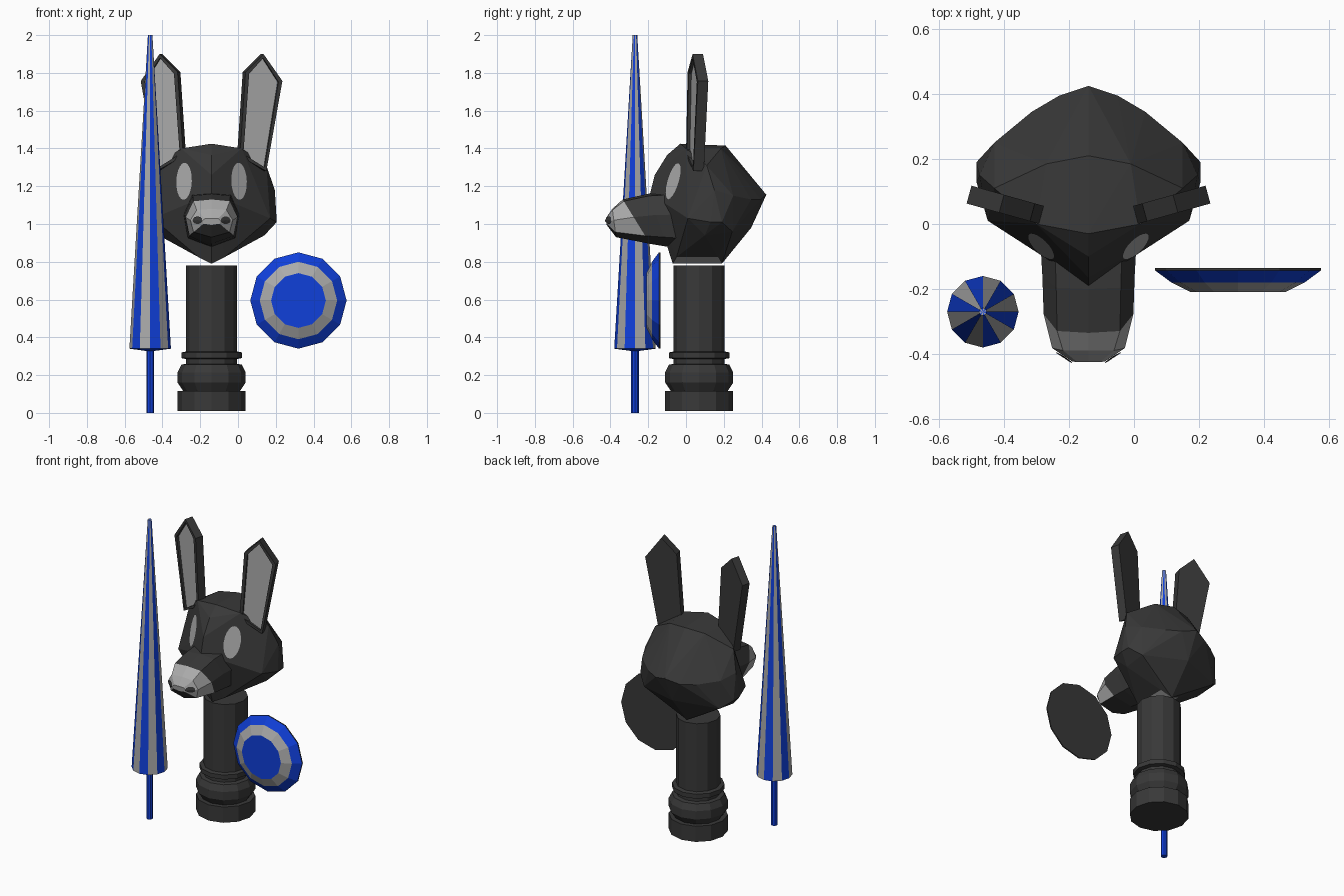
import bpy, bmesh, math
from mathutils import Vector
from mathutils.bvhtree import BVHTree

if "Cube" in bpy.data.objects:
    bpy.data.objects.remove(bpy.data.objects["Cube"])

MID = -0.14          # x of the head and pedestal axis
DARK, LIGHT, BLUE = 0, 1, 2


def make_material(name, rgb):
    m = bpy.data.materials.new(name)
    m.use_nodes = True
    m.diffuse_color = (*rgb, 1)
    bsdf = next(n for n in m.node_tree.nodes if n.type == "BSDF_PRINCIPLED")
    bsdf.inputs["Base Color"].default_value = (*rgb, 1)
    return m


MATS = [make_material("charcoal", (0.04, 0.04, 0.04)),
        make_material("pale_grey", (0.4, 0.4, 0.4)),
        make_material("royal_blue", (0.005, 0.05, 0.7))]


def finish(name, bm, loc=(MID, 0, 0), mirror=False):
    bmesh.ops.remove_doubles(bm, verts=bm.verts, dist=0.0005)
    mesh = bpy.data.meshes.new(name)
    bm.to_mesh(mesh)
    bm.free()
    for m in MATS:
        mesh.materials.append(m)
    ob = bpy.data.objects.new(name, mesh)
    ob.location = loc
    bpy.context.collection.objects.link(ob)
    if mirror:
        ob.modifiers.new("Mirror", "MIRROR")
    return ob


def lathe(name, profile, colour, sides, loc):
    """Turn (radius, height) points about z; colour(band, segment) picks a material."""
    bm = bmesh.new()
    rings = [[bm.verts.new((r * math.cos(math.tau * i / sides),
                            r * math.sin(math.tau * i / sides), z))
              for i in range(sides)] for r, z in profile]
    for b in range(len(rings) - 1):
        lo, hi = rings[b], rings[b + 1]
        for i in range(sides):
            j = (i + 1) % sides
            f = bm.faces.new((lo[i], lo[j], hi[j], hi[i]))
            f.material_index = colour(b, i)
    return finish(name, bm, loc)


# Pedestal
lathe("pedestal",
      [(0, .01), (.18, .01), (.18, .115), (.15, .115), (.18, .16), (.18, .215),
       (.16, .255), (.135, .26), (.135, .285), (.16, .29), (.16, .32),
       (.135, .325), (.135, .78), (0, .78)],
      lambda b, i: DARK, 12, (MID, .07, 0))

# Striped lance and its grip
LANCE = (-.465, -.27, 0)
lathe("lance_cone", [(0, .325), (.11, .34), (.012, 2), (0, 2)],
      lambda b, i: BLUE if b == 0 or i % 2 else LIGHT, 12, LANCE)
lathe("lance_grip", [(0, 0), (.02, 0), (.02, .33), (0, .33)],
      lambda b, i: BLUE, 8, LANCE)

# Round shield facing the front
shield = lathe("shield",
               [(0, 0), (.255, 0), (.255, .008), (.205, .045), (.145, .075), (0, .075)],
               lambda b, i: (DARK, DARK, BLUE, LIGHT, BLUE)[b], 12, (.32, -.135, .595))
shield.rotation_euler.x = math.pi / 2

# Skull: faceted hull around mirrored corner points
centre_line = [(-.03, 1.425), (.21, 1.415), (.425, 1.155), (.345, .98), (.19, .79),
               (-.07, .79), (-.075, .88), (-.19, 1.16), (-.165, 1.26), (-.1, 1.365)]
corners = [(.16, 0, 1.4), (.13, .185, 1.4), (.29, .11, 1.31), (.335, .15, 1.18),
           (.345, .19, 1.01), (.345, .13, 1.01), (.31, .01, 1.03), (.28, .1, .94),
           (.07, -.05, .825), (.07, .17, .825), (.09, .395, 1.13),
           (.175, .345, 1.13), (.29, .25, 1.15), (.28, .245, .96)]
bm = bmesh.new()
for y, z in centre_line:
    bm.verts.new((0, y, z))
for x, y, z in corners:
    for s in (1, -1):
        bm.verts.new((s * x, y, z))
hull = bmesh.ops.convex_hull(bm, input=bm.verts)
bmesh.ops.delete(bm, geom=[v for v in bm.verts if not v.link_faces], context="VERTS")
for f in bm.faces:      # pale patch under the neck
    c = f.calc_center_median()
    if f.normal.z < -.7 and abs(c.x) < .06 and c.z < .83:
        f.material_index = LIGHT
skull_tree = BVHTree.FromBMesh(bm)
finish("skull", bm)

# Muzzle: sheared sections (y at top, y at bottom, half width, top, bottom)
sections = [(-.02, -.02, .15, 1.17, .87), (-.2, -.1, .142, 1.16, .88),
            (-.335, -.19, .138, 1.13, .895), (-.39, -.37, .112, 1.08, .93),
            (-.425, -.42, .05, 1.03, .995)]
bm = bmesh.new()
rows = []
for yt, yb, w, top, bottom in sections:
    h = top - bottom
    half = [(0, 0), (.7, .04), (1, .4), (.85, .82), (0, 1)]
    loop = half + [(-x, t) for x, t in half[-2:0:-1]]
    rows.append([bm.verts.new((x * w, yt + (yb - yt) * t, top - h * t))
                 for x, t in loop])
for k in range(len(rows) - 1):
    for i in range(8):
        j = (i + 1) % 8
        f = bm.faces.new((rows[k][i], rows[k][j], rows[k + 1][j], rows[k + 1][i]))
        # pale tip, dark lower jaw
        f.material_index = LIGHT if k >= 2 and i not in (3, 4) else DARK
bm.faces.new(rows[-1]).material_index = LIGHT
bmesh.ops.recalc_face_normals(bm, faces=bm.faces)
muzzle_tree = BVHTree.FromBMesh(bm)
finish("muzzle", bm)


def face_patch(name, tree, x, z, rx, rz, lean, colour):
    """Thin oval laid on the surface seen from the front, mirrored."""
    bm = bmesh.new()
    n, rings = 20, []
    for scale in (0, .5, 1):
        ring = []
        for i in range(n):
            a = math.tau * i / n
            dz = scale * rz * math.sin(a)
            px = x + scale * rx * math.cos(a) - lean * dz
            hit, normal, _, _ = tree.ray_cast(Vector((px, -2, z + dz)), Vector((0, 1, 0)))
            ring.append(bm.verts.new(hit + normal * .006))
        rings.append(ring)
    for inner, outer in zip(rings, rings[1:]):
        for i in range(n):
            j = (i + 1) % n
            f = bm.faces.new((inner[i], outer[i], outer[j], inner[j]))
            f.material_index = colour
    return finish(name, bm, mirror=True)


face_patch("eyes", skull_tree, .142, 1.225, .041, .098, .03, LIGHT)
face_patch("nostrils", muzzle_tree, .072, 1.02, .025, .018, 0, DARK)

# Ears: extruded leaf outline with a recessed pale inside
outline = [(.15, 1.36), (.18, 1.805), (.275, 1.9), (.375, 1.757), (.29, 1.28)]
bm = bmesh.new()
front = bm.faces.new([bm.verts.new((x, (x - .15) * .28, z)) for x, z in outline])
back = bmesh.ops.extrude_face_region(bm, geom=[front], use_keep_orig=True)
bmesh.ops.translate(bm, vec=(-.015, .055, 0),
                    verts=[g for g in back["geom"] if isinstance(g, bmesh.types.BMVert)])
bmesh.ops.recalc_face_normals(bm, faces=bm.faces)
bmesh.ops.inset_region(bm, faces=[front], thickness=.022, depth=0)
bmesh.ops.inset_region(bm, faces=[front], thickness=.001, depth=-.015)
front.material_index = LIGHT
finish("ears", bm, mirror=True)
